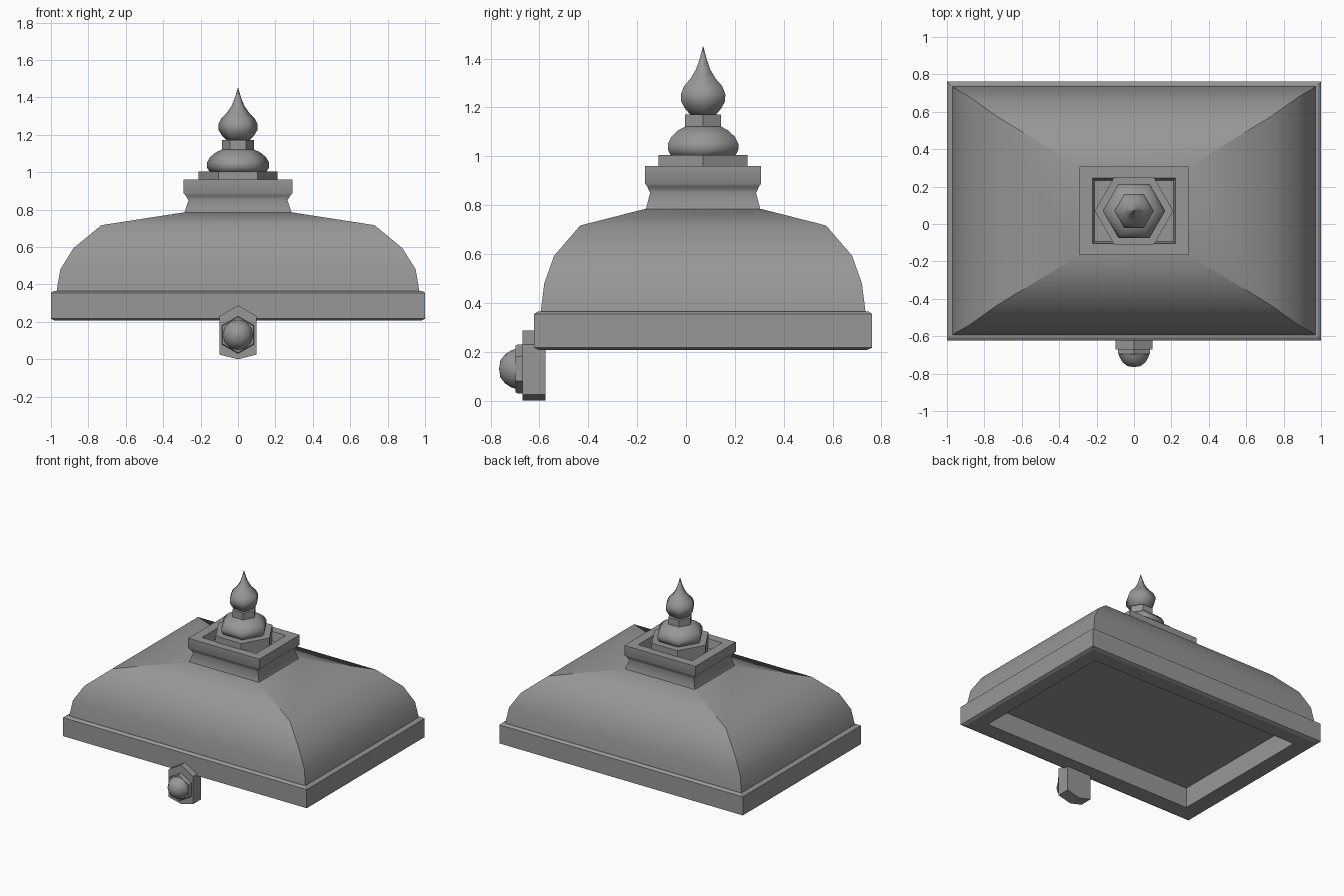
import bpy, bmesh, math
from mathutils import Matrix

if "Cube" in bpy.data.objects:
    bpy.data.objects.remove(bpy.data.objects["Cube"])

CY = 0.07  # centre of the lid in y

# Dark iron shared by every part
iron = bpy.data.materials.new("dark_iron")
iron.diffuse_color = (0.31, 0.31, 0.31, 1)
iron.use_nodes = True
iron.node_tree.nodes["Principled BSDF"].inputs["Base Color"].default_value = iron.diffuse_color


def finish(name, bm, smooth=None):
    bmesh.ops.recalc_face_normals(bm, faces=bm.faces[:])
    me = bpy.data.meshes.new(name)
    bm.to_mesh(me)
    bm.free()
    me.materials.append(iron)
    ob = bpy.data.objects.new(name, me)
    bpy.context.collection.objects.link(ob)
    if smooth:
        bpy.ops.object.select_all(action='DESELECT')
        ob.select_set(True)
        bpy.context.view_layer.objects.active = ob
        bpy.ops.object.shade_smooth_by_angle(angle=math.radians(smooth))
    return ob


def skin(bm, rings):
    """Bridge successive vertex rings and cap both ends."""
    rings = [[bm.verts.new(p) for p in r] for r in rings]
    for a, b in zip(rings, rings[1:]):
        n = len(a)
        for i in range(n):
            bm.faces.new((a[i], a[(i + 1) % n], b[(i + 1) % n], b[i]))
    bm.faces.new(rings[0])
    bm.faces.new(rings[-1])


def rect_loft(name, profile, smooth=None):
    """Stack of rectangles given as (half x, half y, z)."""
    bm = bmesh.new()
    skin(bm, [[(sx * x, CY + sy * y, z) for sx, sy in
               ((-1, -1), (1, -1), (1, 1), (-1, 1))] for x, y, z in profile])
    return finish(name, bm, smooth)


def lathe(name, profile, sides, matrix, smooth=None, phase=0.0):
    """Revolve (radius, height) pairs about the local z axis."""
    bm = bmesh.new()
    skin(bm, [[(r * math.cos(phase + 2 * math.pi * i / sides),
                r * math.sin(phase + 2 * math.pi * i / sides), h)
               for i in range(sides)] for r, h in profile])
    bm.transform(matrix)
    return finish(name, bm, smooth)


# Lid rim, hollow underneath
rect_loft("lid_rim", [
    (0.87, 0.56, 0.36), (0.87, 0.56, 0.21), (0.98, 0.67, 0.207),
    (1.0, 0.692, 0.217), (1.0, 0.692, 0.355), (0.985, 0.677, 0.365),
    (0.96, 0.655, 0.365)])

# Curved hipped dome: smooth panels with sharp hips
dome = rect_loft("lid_dome", [
    (0.97, 0.665, 0.362), (0.95, 0.65, 0.48), (0.88, 0.61, 0.593),
    (0.73, 0.503, 0.717), (0.29, 0.236, 0.785)], 45)
for e in dome.data.edges:
    a, b = (dome.data.vertices[i].co.z for i in e.vertices)
    if abs(a - b) > 0.01:
        e.use_edge_sharp = True

# Waisted collar with a sunken top
rect_loft("collar", [
    (0.288, 0.235, 0.78), (0.265, 0.217, 0.85), (0.28, 0.228, 0.875),
    (0.292, 0.237, 0.888), (0.292, 0.237, 0.96), (0.222, 0.175, 0.96),
    (0.21, 0.163, 0.895)], 50)

# Six-sided finial parts
at_top = Matrix.Translation((0, CY, 0))
lathe("finial_base", [(0.21, 0.89), (0.21, 1.005)], 6, at_top)
lathe("finial_cushion", [
    (0.15, 1.0), (0.166, 1.025), (0.167, 1.05), (0.15, 1.08),
    (0.12, 1.105), (0.085, 1.122)], 6, at_top, 65)
lathe("finial_neck", [(0.085, 1.115), (0.085, 1.172)], 6, at_top)
lathe("finial_bulb", [
    (0.055, 1.165), (0.085, 1.195), (0.104, 1.225), (0.105, 1.255),
    (0.09, 1.287), (0.058, 1.32), (0.034, 1.355), (0.016, 1.4),
    (0.001, 1.45)], 6, at_top, 65)

# Latch plate: pointed outline extruded along y
outline = [(-0.1, 0.025), (0, 0.0), (0.1, 0.025), (0.1, 0.23),
           (0, 0.288), (-0.1, 0.23)]
bm = bmesh.new()
skin(bm, [[(x, y, z) for x, z in outline] for y in (-0.67, -0.575)])
finish("latch_plate", bm)

# Latch washer and knob, turned towards the front
at_front = Matrix.Translation((0, -0.66, 0.13)) @ Matrix.Rotation(math.pi / 2, 4, 'X')
lathe("latch_washer", [(0.1, 0), (0.1, 0.03), (0.095, 0.038)], 6, at_front,
      phase=math.pi / 2)
lathe("latch_knob", [(0.082, 0.035), (0.076, 0.055), (0.06, 0.08),
                     (0.034, 0.1), (0.001, 0.105)], 12, at_front, 50)
